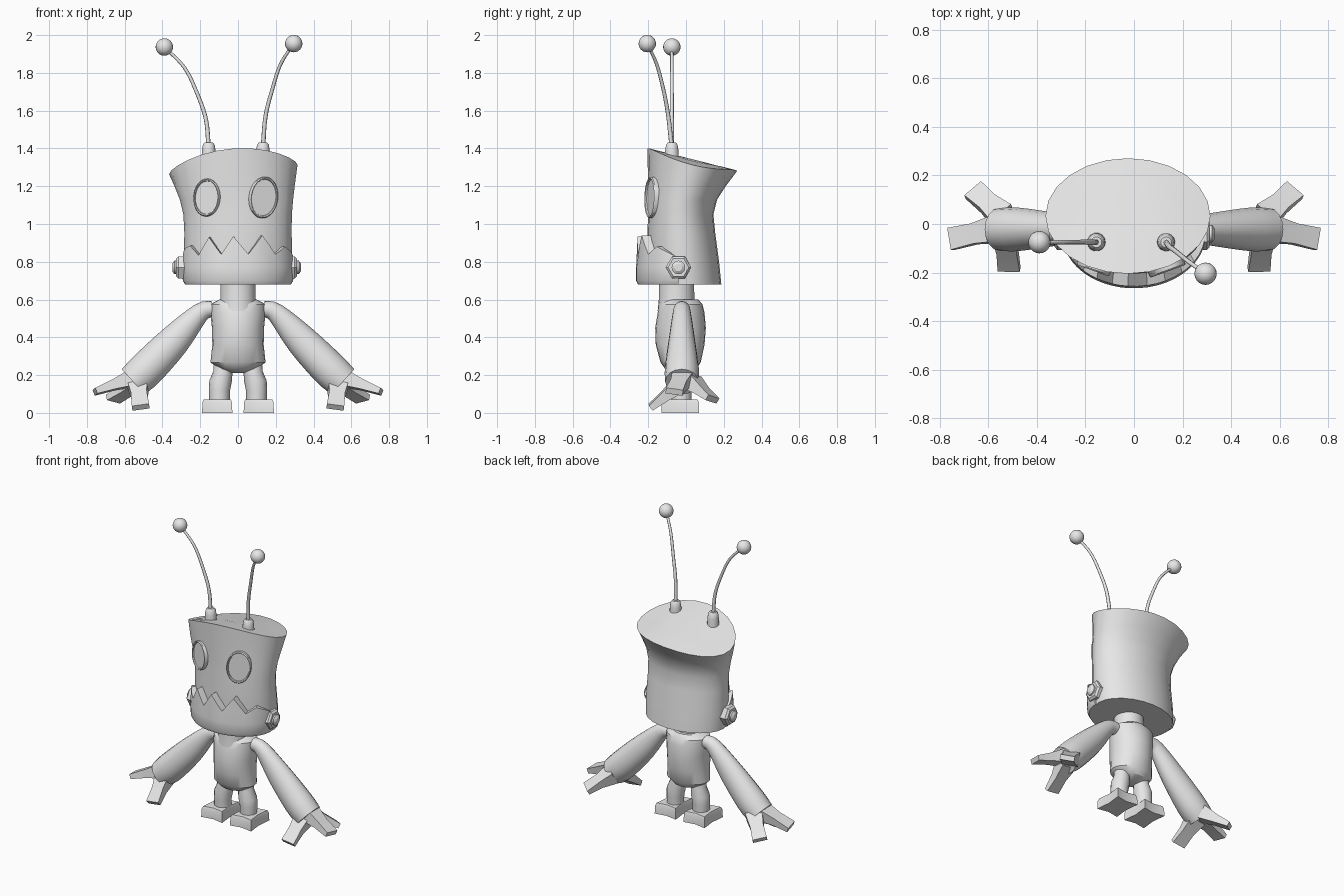
import bpy, bmesh, math
from mathutils import Vector, Matrix

cube = bpy.data.objects.get("Cube")
if cube:
    bpy.data.objects.remove(cube, do_unlink=True)

grey = bpy.data.materials.new("plain_grey")
grey.use_nodes = True
grey.diffuse_color = (0.8, 0.8, 0.8, 1)
grey.node_tree.nodes["Principled BSDF"].inputs["Base Color"].default_value = (0.8, 0.8, 0.8, 1)


def finish(name, bm, angle=35):
    bmesh.ops.recalc_face_normals(bm, faces=bm.faces)
    mesh = bpy.data.meshes.new(name)
    bm.to_mesh(mesh)
    bm.free()
    mesh.materials.append(grey)
    ob = bpy.data.objects.new(name, mesh)
    bpy.context.collection.objects.link(ob)
    bpy.ops.object.select_all(action="DESELECT")
    ob.select_set(True)
    bpy.context.view_layer.objects.active = ob
    bpy.ops.object.shade_smooth_by_angle(angle=math.radians(angle))
    return ob


def loft(name, rings, angle=35):
    """Skin a closed solid through rings of equal point count."""
    bm = bmesh.new()
    rows = [[bm.verts.new(p) for p in ring] for ring in rings]
    n = len(rows[0])
    for a, b in zip(rows, rows[1:]):
        for i in range(n):
            j = (i + 1) % n
            bm.faces.new((a[i], a[j], b[j], b[i]))
    bm.faces.new(rows[0])
    bm.faces.new(rows[-1])
    return finish(name, bm, angle)


def oval(center, u, v, n):
    """Ring of n points around center spanned by the radius vectors u and v."""
    c, u, v = Vector(center), Vector(u), Vector(v)
    steps = [2 * math.pi * i / n for i in range(n)]
    return [c + u * math.cos(t) + v * math.sin(t) for t in steps]


def flat_oval(z, cx, rx, front, back, n=24):
    return oval((cx, (front + back) / 2, z), (rx, 0, 0), (0, (back - front) / 2, 0), n)


def smooth_path(pts, steps=5):
    """Catmull-Rom curve through tuples of any length."""
    pts = [Vector(p) for p in pts]
    ext = [2 * pts[0] - pts[1]] + pts + [2 * pts[-1] - pts[-2]]
    out = []
    for a, b, c, d in zip(ext, ext[1:], ext[2:], ext[3:]):
        for k in range(steps):
            t = k / steps
            out.append(b + (c - a) * (t / 2) + (2 * a - 5 * b + 4 * c - d) * (t * t / 2)
                       + (3 * b - a - 3 * c + d) * (t ** 3 / 2))
    return out + [pts[-1]]


# Head: flared can with a sloping, arched lid
def lid(p):
    return Vector((p.x, p.y, 1.35 - 0.25 * p.y - 0.45 * p.x ** 2 + 0.05 * p.x))


head_rings = [flat_oval(*r) for r in (
    (0.68, 0, 0.28, -0.2, 0.187), (0.8, 0, 0.288, -0.205, 0.175),
    (0.95, 0, 0.284, -0.205, 0.155), (1.05, -0.002, 0.287, -0.2, 0.145),
    (1.13, -0.008, 0.3, -0.2, 0.165), (1.2, -0.018, 0.318, -0.2, 0.21))]
for scale in (1, 0.66, 0.33):
    ring = flat_oval(0, -0.025, 0.34 * scale, 0.033 - 0.238 * scale, 0.033 + 0.238 * scale)
    head_rings.append([lid(p) for p in ring])
loft("head", head_rings, 40)

# Jaw: shell around the front half with a zigzag upper edge
teeth = [(-0.295, 0.82), (-0.285, 0.87), (-0.255, 0.885), (-0.21, 0.835), (-0.155, 0.93),
         (-0.09, 0.84), (-0.025, 0.935), (0.055, 0.84), (0.13, 0.94), (0.2, 0.84),
         (0.25, 0.88), (0.285, 0.85), (0.295, 0.82)]
edge = [(math.asin(x / 0.295), z) for x, z in teeth]
fine = [edge[0]]
for (a, za), (b, zb) in zip(edge, edge[1:]):
    fine += [((a + b) / 2, (za + zb) / 2), (b, zb)]


def jaw_point(a, rx, ry, z):
    return Vector((rx * math.sin(a), -0.04 - ry * math.cos(a), z))


loft("jaw", [[jaw_point(a, 0.265, 0.13, 0.68), jaw_point(a, 0.28, 0.215, 0.68),
              jaw_point(a, 0.292, 0.225, 0.7), jaw_point(a, 0.297, 0.225, 0.77),
              jaw_point(a, 0.293, 0.217, z), jaw_point(a, 0.265, 0.13, z)]
             for a, z in fine], 40)

# Eyes: oval discs with a raised rim
for name, x, y, rx, rz, yaw, roll in (("right_eye", -0.165, -0.178, 0.072, 0.1, -20, 4),
                                      ("left_eye", 0.135, -0.181, 0.078, 0.11, 20, 8)):
    place = (Matrix.Translation((x, y, 1.14)) @ Matrix.Rotation(math.radians(yaw), 4, "Z")
             @ Matrix.Rotation(math.radians(roll), 4, "Y"))
    loft(name, [[place @ p for p in oval((0, -d, 0), (rx * s, 0, 0), (0, 0, rz * s), 32)]
                for s, d in ((1, -0.03), (1, 0.009), (0.95, 0.015), (0.89, 0.012), (0.87, 0.004))])

# Hex nuts with a bolt end on the jaw hinges
for side, s, shift in (("left", 1, 0), ("right", -1, 0.015)):
    def disc(x, r, n):
        return oval((s * (x + shift), -0.04, 0.77), (0, r, 0), (0, 0, r), n)
    loft(side + "_nut", [disc(0.25, 0.068, 6), disc(0.3, 0.068, 6), disc(0.312, 0.055, 6)], 20)
    loft(side + "_bolt", [disc(0.3, 0.036, 12), disc(0.322, 0.036, 12), disc(0.333, 0.02, 12)])

# Antennae: socket, curved stalk and ball
stalks = {
    "right": [(-0.155, -0.075, 1.4), (-0.17, -0.075, 1.555), (-0.22, -0.075, 1.7),
              (-0.285, -0.075, 1.83), (-0.39, -0.075, 1.937)],
    "left": [(0.132, -0.075, 1.4), (0.145, -0.093, 1.565), (0.178, -0.117, 1.7),
             (0.225, -0.155, 1.845), (0.295, -0.205, 1.955)]}
for side, pts in stalks.items():
    x, y, _ = pts[0]
    loft(side + "_socket", [oval((x, y, z), (r, 0, 0), (0, r, 0), 14) for z, r in
                            ((1.33, 0.039), (1.39, 0.036), (1.42, 0.031), (1.431, 0.022))])
    path = smooth_path(pts)
    rings = []
    for i, p in enumerate(path):
        t = (path[min(i + 1, len(path) - 1)] - path[max(i - 1, 0)]).normalized()
        u = t.cross(Vector((0, 1, 0))).normalized()
        r = 0.012 - 0.004 * i / len(path)
        rings.append(oval(p, u * r, t.cross(u) * r, 8))
    loft(side + "_stalk", rings, 60)
    ball = bmesh.new()
    bmesh.ops.create_uvsphere(ball, u_segments=20, v_segments=12, radius=0.046,
                              matrix=Matrix.Translation(pts[-1]))
    finish(side + "_ball", ball)

# Neck and torso
loft("neck", [flat_oval(z, 0, r, -0.05 - r, -0.05 + r) for z, r in ((0.54, 0.1), (0.6, 0.094), (0.72, 0.093))])
loft("torso", [flat_oval(*r) for r in (
    (0.212, 0, 0.04, -0.07, 0.01), (0.232, 0, 0.1, -0.11, 0.055), (0.268, 0, 0.146, -0.135, 0.078),
    (0.36, 0, 0.136, -0.16, 0.098), (0.45, 0, 0.138, -0.163, 0.105), (0.53, 0, 0.146, -0.15, 0.098),
    (0.575, 0, 0.146, -0.138, 0.087), (0.6, 0, 0.1, -0.125, 0.065))], 30)

# Arms, fingers, legs and feet on both sides
arm = [(0.135, 0.55, 0.042, 0.042), (0.2, 0.53, 0.052, 0.048), (0.335, 0.385, 0.084, 0.07),
       (0.48, 0.235, 0.096, 0.09), (0.555, 0.165, 0.09, 0.088)]
fingers = {  # base, tip, width direction
    "outer": ((0.56, -0.02, 0.185), (0.757, -0.062, 0.112), (-0.2, 1, 0)),
    "rear": ((0.54, 0.025, 0.165), (0.662, 0.14, 0.072), (1, -0.9, 0.3)),
    "front": ((0.53, -0.03, 0.155), (0.515, -0.187, 0.03), (1, 0.05, -0.1))}
foot = [(-1, -1), (0, -0.86), (1, -1), (0.86, 0), (1, 1), (0, 0.86), (-1, 1), (-0.86, 0)]

for side, s in (("left", 1), ("right", -1)):
    path = smooth_path(arm, 3)
    rings = []
    for i, p in enumerate(path):
        d = path[min(i + 1, len(path) - 1)] - path[max(i - 1, 0)]
        n = Vector((-d.y, 0, d.x)).normalized() * p[2]
        n.x *= s
        rings.append(oval((s * p[0], -0.022, p[1]), n, (0, p[3], 0), 16))
    loft(side + "_arm", rings, 45)

    for kind, (base, tip, across) in fingers.items():
        base, tip = Vector(base), Vector(tip)
        d = (tip - base).normalized()
        w = Vector(across)
        w = (w - d * w.dot(d)).normalized()
        t = d.cross(w)
        rings = [[c + w * a * hw + t * b * ht for a, b in ((-1, -1), (1, -1), (1, 1), (-1, 1))]
                 for c, hw, ht in ((base, 0.055, 0.045), (base.lerp(tip, 0.5), 0.042, 0.027),
                                   (tip, 0.046, 0.016))]
        loft(side + "_" + kind + "_finger",
             [[Vector((s * p.x, p.y, p.z)) for p in ring] for ring in rings], 30)

    loft(side + "_leg", [oval((s * x, -0.025, z), (r, 0, 0), (0, r, 0), 14) for x, z, r in
                         ((0.075, 0.29, 0.05), (0.08, 0.22, 0.051), (0.092, 0.17, 0.06),
                          (0.098, 0.12, 0.056), (0.098, 0.05, 0.054))])
    loft(side + "_foot", [[Vector((s * (0.11 + 0.08 * k * a), -0.03 + 0.1 * k * b, z))
                           for a, b in foot] for z, k in ((0, 1), (0.055, 0.98), (0.072, 0.9))], 25)
